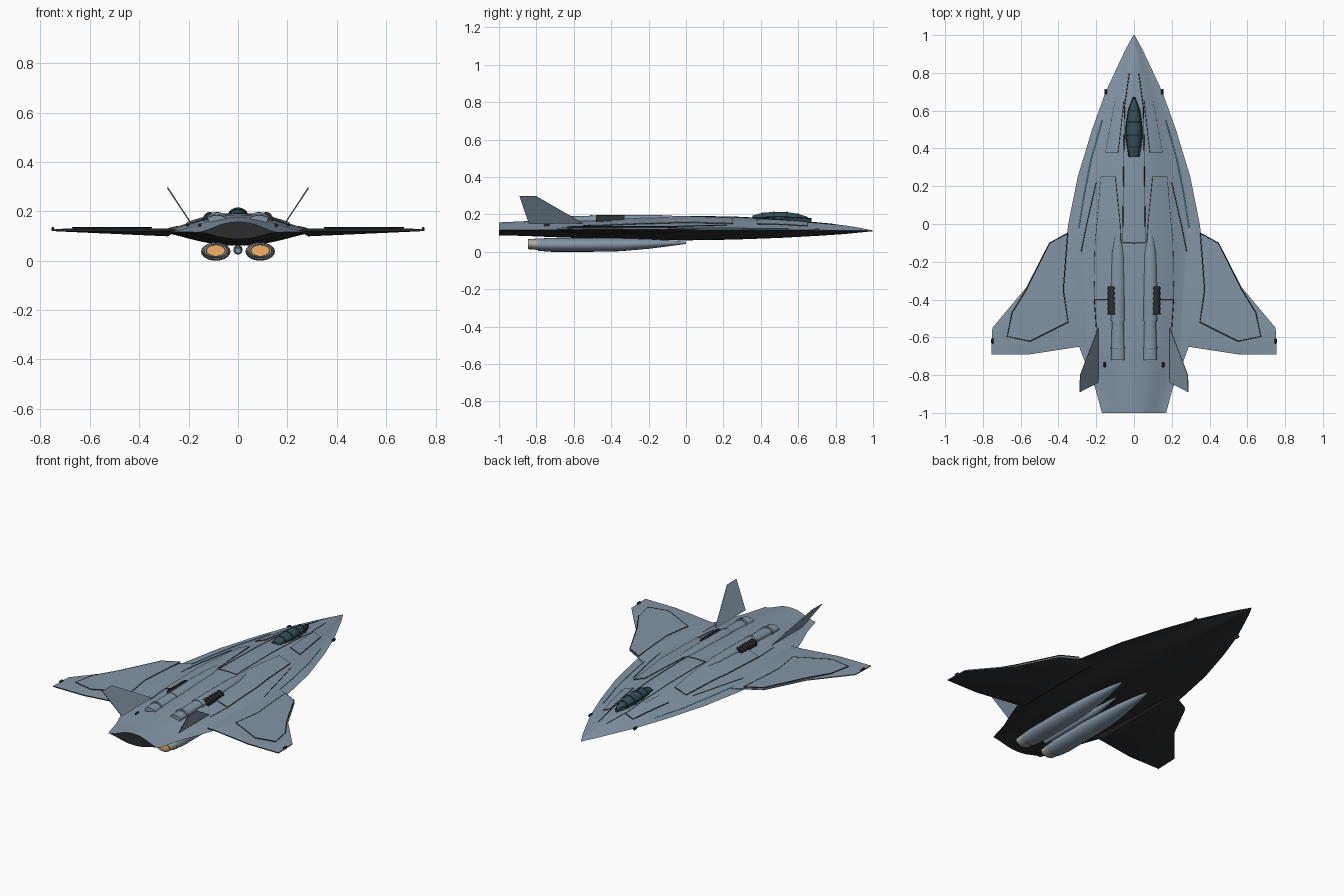
import bpy, bmesh, math
from mathutils import Vector

if "Cube" in bpy.data.objects:
    bpy.data.objects.remove(bpy.data.objects["Cube"])


def material(name, rgb):
    m = bpy.data.materials.new(name)
    m.diffuse_color = (*rgb, 1)
    m.use_nodes = True
    m.node_tree.nodes["Principled BSDF"].inputs["Base Color"].default_value = m.diffuse_color
    return m


GREY = material("hull_grey", (0.23, 0.30, 0.38))
DARK = material("dark_grey", (0.025, 0.027, 0.03))
STEEL = material("steel", (0.4, 0.4, 0.38))
GLASS = material("canopy_glass", (0.03, 0.08, 0.10))
GLOW = material("engine_glow", (0.9, 0.45, 0.13))
CYAN = material("cyan_light", (0.1, 0.65, 0.85))


def build(name, verts, faces, mat, mirror=True, smooth=35, under=False):
    """Mesh object; 'under' paints downward and rear faces dark."""
    me = bpy.data.meshes.new(name)
    me.from_pydata([tuple(v) for v in verts], [], faces)
    bm = bmesh.new()
    bm.from_mesh(me)
    bmesh.ops.recalc_face_normals(bm, faces=bm.faces)
    bm.normal_update()
    if under:
        for f in bm.faces:
            f.material_index = int(f.normal.z < -0.05 or f.normal.y < -0.9)
    bm.to_mesh(me)
    bm.free()
    me.materials.append(mat)
    if under:
        me.materials.append(DARK)
    ob = bpy.data.objects.new(name, me)
    bpy.context.collection.objects.link(ob)
    bpy.ops.object.select_all(action='DESELECT')
    ob.select_set(True)
    bpy.context.view_layer.objects.active = ob
    if smooth:
        bpy.ops.object.shade_smooth_by_angle(angle=math.radians(smooth))
    if mirror:
        ob.modifiers.new("mirror", 'MIRROR').use_clip = False
    return ob


def loft(name, rings, mat, **kw):
    n = len(rings[0])
    faces = [(i * n + j, i * n + (j + 1) % n, (i + 1) * n + (j + 1) % n, (i + 1) * n + j)
             for i in range(len(rings) - 1) for j in range(n)]
    faces += [tuple(range(n)), tuple(range((len(rings) - 1) * n, len(rings) * n))]
    return build(name, [v for r in rings for v in r], faces, mat, **kw)


def pod(name, x, stations, mat, n=20, **kw):
    """Elliptical body along y; stations are (y, x radius, z radius, z centre)."""
    rings = [[(x + rx * math.cos(2 * math.pi * k / n), y, z + rz * math.sin(2 * math.pi * k / n))
              for k in range(n)] for y, rx, rz, z in stations]
    return loft(name, rings, mat, **kw)


# Hull stations: y, half width, top z, bottom z, chine z
HULL = [(1, .003, .114, .110, .112), (.93, .042, .128, .103, .113), (.85, .08, .141, .095, .114),
        (.7, .15, .158, .085, .115), (.5, .222, .176, .074, .116), (.25, .298, .188, .065, .117),
        (0, .348, .190, .061, .118), (-.08, .358, .189, .062, .118), (-.3, .34, .186, .066, .118),
        (-.65, .29, .175, .076, .118), (-.75, .253, .169, .080, .117), (-.87, .205, .163, .085, .116),
        (-1, .17, .157, .088, .115)]


def hull_at(y):
    for a, b in zip(HULL, HULL[1:]):
        if b[0] <= y <= a[0]:
            t = (y - a[0]) / (b[0] - a[0])
            return [p + (q - p) * t for p, q in zip(a, b)][1:]


def crown(t):
    return (1 + math.cos(math.pi * min(abs(t), 1) ** 1.2)) / 2


def top_z(x, y):
    w, zt, _, zc = hull_at(y)
    return zc + (zt - zc) * crown(x / w)


rings = []
for y in sorted({s[0] for s in HULL} | {i / 20 for i in range(-20, 20)}, reverse=True):
    w, zt, zb, zc = hull_at(y)
    ts = [k / 12 for k in range(-12, 13)]
    rings.append([(w * t, y, zc + (zt - zc) * crown(t)) for t in ts]
                 + [(w * t, y, zc - (zc - zb) * crown(t)) for t in ts[-2:0:-1]])
loft("hull", rings, GREY, mirror=False, under=True)


def wire(name, pts, mat, r=.0025, closed=False, drape=True):
    """Thin line laid on the hull, mirrored."""
    if closed:
        pts = pts + pts[:1]
    line = []
    for a, b in zip(pts, pts[1:]):
        a, b = Vector(a), Vector(b)
        k = max(1, int((b - a).length / .05)) if drape else 1
        line += [a.lerp(b, i / k) for i in range(k)]
    line.append(Vector(pts[-1]))
    cu = bpy.data.curves.new(name, 'CURVE')
    cu.dimensions = '3D'
    cu.bevel_depth, cu.bevel_resolution = r, 0
    sp = cu.splines.new('POLY')
    sp.points.add(len(line) - 1)
    for p, v in zip(sp.points, line):
        p.co = (v.x, v.y, top_z(v.x, v.y) + .002 if drape else v.z, 1)
    cu.materials.append(mat)
    ob = bpy.data.objects.new(name, cu)
    bpy.context.collection.objects.link(ob)
    ob.modifiers.new("mirror", 'MIRROR')


def panel(name, rows, h=.005, nx=5):
    """Raised plate following the hull; rows are (y, inner x, outer x)."""
    fine = []
    for a, b in zip(rows, rows[1:]):
        k = max(1, int(abs(a[0] - b[0]) / .05))
        fine += [[p + (q - p) * i / k for p, q in zip(a, b)] for i in range(k)]
    fine.append(rows[-1])
    rings = []
    for y, a, b in fine:
        xs = [a + (b - a) * i / nx for i in range(nx + 1)]
        rings.append([(x, y, top_z(x, y) + h) for x in xs]
                     + [(x, y, top_z(x, y) - .008) for x in xs[::-1]])
    loft(name, rings, GREY, smooth=30)
    wire(name + "_seam", [(x, y, 0) for y, x, _ in rows] + [(x, y, 0) for y, _, x in rows[::-1]],
         DARK, closed=True)


panel("forward_panel", [(.65, .055, .10), (.38, .085, .15)])
panel("dorsal_panel", [(.25, .10, .175), (0, .075, .195), (-.1, .07, .205), (-.4, .14, .21)])
wire("spine_seam", [(.025, .8, 0), (.05, .62, 0), (.055, .3, 0), (.06, -.1, 0), (0, -.1, 0)], DARK, .002)
wire("shoulder_seam", [(.2, .22, 0), (.25, 0, 0), (.29, -.2, 0)], DARK, .002)
wire("rear_seam", [(.21, -.4, 0), (.2, -.55, 0)], DARK, .002)
wire("chine_light", [(.168, .55, 0), (.225, .35, 0), (.265, .15, 0), (.298, -.06, 0)], CYAN, .0025)


# Wings: lens section with thin edges and a thick core
WING = [(.25, .02), (.36, -.05), (.45, -.10), (.57, -.335), (.75, -.55), (.755, -.69),
        (.55, -.69), (.29, -.65), (.25, -.65)]
n = len(WING)
c = Vector((.42, -.45))
inner = [c + (Vector(p) - c) * .8 for p in WING]
verts = [(x, y, .126) for x, y in WING] + [(x, y, .120) for x, y in WING]
verts += [(p.x, p.y, .131) for p in inner] + [(p.x, p.y, .097 + (p.x - .25) * .045) for p in inner]
faces = [tuple(range(2 * n, 3 * n)), tuple(range(3 * n, 4 * n))]
for i in range(n):
    j = (i + 1) % n
    faces += [(i, j, n + j, n + i), (i, j, 2 * n + j, 2 * n + i), (n + i, n + j, 3 * n + j, 3 * n + i)]
build("wing", verts, faces, GREY, smooth=20, under=True)

# Raised wing plate with its dark seam
PLATE = [(.352, -.05), (.445, -.10), (.565, -.34), (.645, -.47), (.67, -.595), (.55, -.62),
         (.35, -.52), (.375, -.35)]
loft("wing_plate", [[(x, y, z) for x, y in PLATE] for z in (.123, .135)], GREY, smooth=0)
wire("wing_plate_seam", [(x, y, .134) for x, y in PLATE], DARK, .003, True, False)

# Canted tail fins
fin = [(.19, -.55, .152), (.285, -.80, .296), (.287, -.89, .296), (.19, -.84, .150)]
loft("tail_fin", [[(x + d * .83, y, z - d * .55) for x, y, z in fin] for d in (-.002, .002)], GREY, smooth=0)

# Canopy with glass and frame hoops
can = [(.672, .003, .004, .166), (.65, .014, .018, .168), (.60, .030, .033, .170), (.54, .040, .040, .172),
       (.47, .042, .041, .173), (.41, .036, .033, .175), (.355, .024, .016, .178)]
pod("canopy", 0, can, GLASS, mirror=False, smooth=50)
for y, rx, rz, z in can[2:6]:
    pod("canopy_hoop", 0, [(y + .004, rx + .002, rz + .002, z), (y - .004, rx + .002, rz + .002, z)],
        DARK, mirror=False)
wire("canopy_rail", [(.003, .672, .176), (.03, .60, .183), (.041, .52, .185), (.041, .45, .185),
                     (.026, .355, .182)], DARK, .003, False, False)

# Dorsal nacelles with ribbed dark vents
pod("dorsal_nacelle", .085, [(-.015, .004, .003, .184), (-.08, .020, .014, .179), (-.16, .033, .022, .175),
                             (-.32, .037, .025, .172), (-.50, .037, .025, .170), (-.52, .032, .022, .170),
                             (-.62, .034, .022, .169), (-.72, .036, .018, .166)], GREY)
pod("dorsal_vent", .114, [(-.33, .024, .024, .170), (-.475, .024, .024, .170)], DARK)
for i in range(6):
    y = -.335 - i * .027
    pod("vent_rib", .114, [(y, .027, .027, .170), (y - .010, .027, .027, .170)], DARK, n=16)
for y in (-.50, -.65):
    pod("nacelle_band", .085, [(y, .039, .027, .169), (y - .012, .039, .027, .169)], GREY)

# Underslung engines
pod("engine", .09, [(0, .006, .006, .048), (-.08, .022, .015, .046), (-.2, .042, .026, .042),
                    (-.35, .056, .035, .038), (-.5, .060, .037, .037), (-.72, .060, .037, .037),
                    (-.79, .054, .033, .038)], GREY)
pod("engine_nozzle", .09, [(-.78, .054, .031, .040), (-.845, .046, .027, .041), (-.845, .039, .023, .041),
                           (-.82, .036, .021, .041)], STEEL)
pod("engine_glow", .09, [(-.815, .037, .022, .041), (-.835, .037, .022, .041)], GLOW)
pod("centre_pod", 0, [(-.15, .004, .004, .055), (-.3, .018, .018, .045), (-.7, .018, .016, .041),
                      (-.76, .012, .011, .041)], GREY, mirror=False)

# Small sensors, wingtip lights and rear thruster ports
for name, x, y, z, r in (("wingtip_light", .75, -.62, .128, .009), ("nose_sensor", .15, .7, .115, .009),
                         ("thruster_port", .155, -.745, .142, .009)):
    pod(name, x, [(y + .015, r * .5, r * .6, z), (y + .008, r * .7, r, z), (y - .008, r * .7, r, z),
                  (y - .015, r * .5, r * .6, z)], DARK, n=10)
